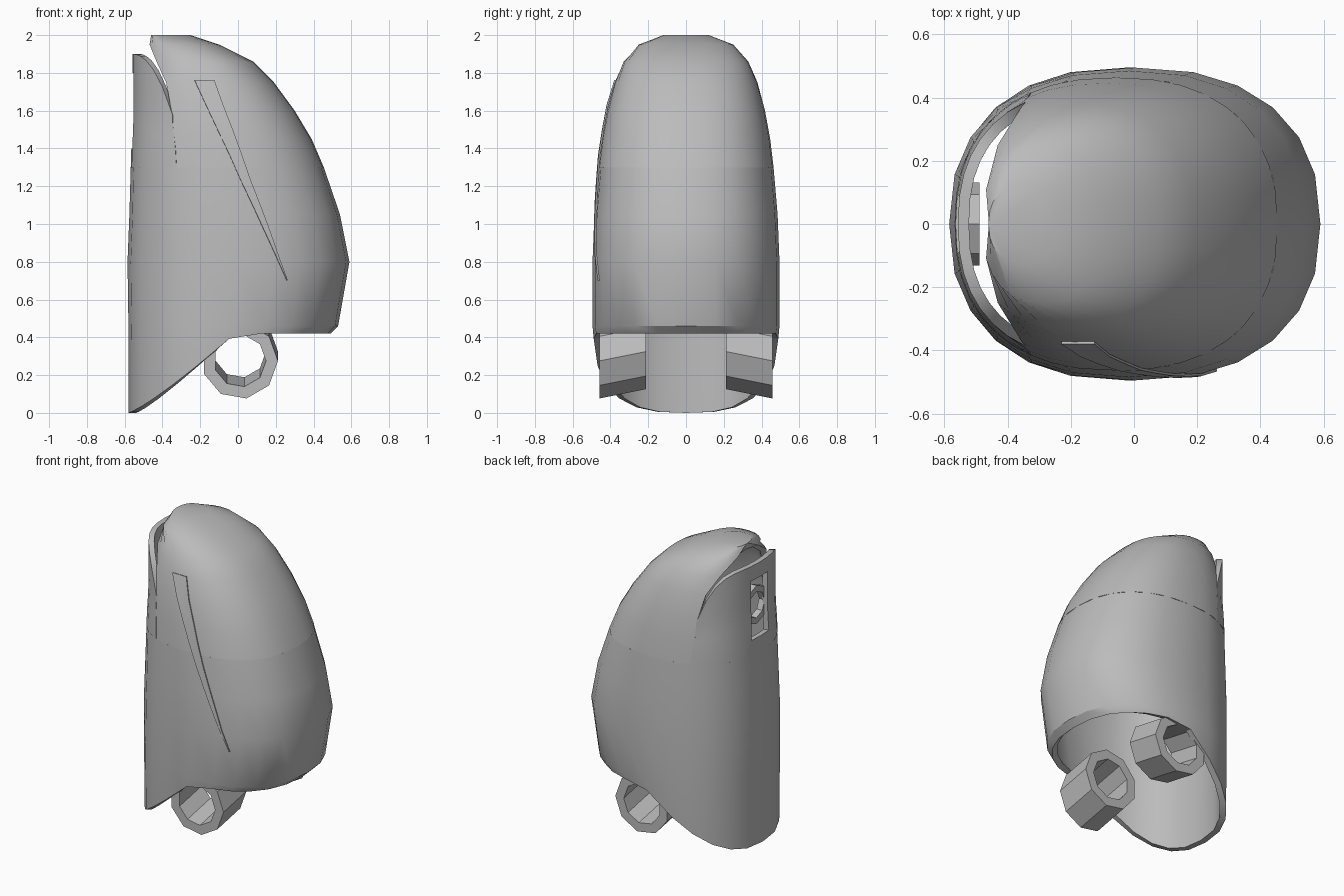
import bpy, bmesh, math
from math import sin, cos, radians
from mathutils import Vector

cube = bpy.data.objects.get("Cube")
if cube:
    bpy.data.objects.remove(cube)

grey = bpy.data.materials.new("plain_grey")
grey.use_nodes = True
grey.diffuse_color = (0.5, 0.5, 0.5, 1)
grey.node_tree.nodes["Principled BSDF"].inputs["Base Color"].default_value = (0.5, 0.5, 0.5, 1)

# Hood cross-sections: height, min x, max x, half depth
LEVELS = [(0, -.58, .46, .47), (.42, -.58, .49, .49), (.46, -.58, .53, .495),
          (.8, -.585, .59, .495), (1.05, -.575, .54, .485), (1.4, -.565, .42, .455),
          (1.7, -.55, .24, .4), (1.86, -.51, .08, .33), (1.95, -.48, -.1, .25),
          (2, -.46, -.25, .12)]
SEGS = 24
# Angle from -x at which the upper hood begins, by height
EDGE = {1.3: 60, 1.45: 61, 1.6: 62, 1.75: 59, 1.86: 46, 1.95: 22, 2: 2}


def hood_point(angle, z):
    """Point on the hood surface; angle 0 faces -x."""
    for low, high in zip(LEVELS, LEVELS[1:]):
        if z <= high[0]:
            break
    t = (z - low[0]) / (high[0] - low[0])
    x0, x1, half = [a + (b - a) * t for a, b in zip(low[1:], high[1:])]
    c, s = cos(angle), sin(angle)
    x = (x0 + x1) / 2 - (x1 - x0) / 2 * math.copysign(abs(c) ** .85, c)
    return Vector((x, half * math.copysign(abs(s) ** .85, s), z))


def finish(name, bm, thickness=0, angle=32):
    bmesh.ops.recalc_face_normals(bm, faces=bm.faces)
    mesh = bpy.data.meshes.new(name)
    bm.to_mesh(mesh)
    bm.free()
    obj = bpy.data.objects.new(name, mesh)
    bpy.context.collection.objects.link(obj)
    mesh.materials.append(grey)
    bpy.ops.object.select_all(action='DESELECT')
    bpy.context.view_layer.objects.active = obj
    obj.select_set(True)
    if thickness:
        mod = obj.modifiers.new("thickness", 'SOLIDIFY')
        mod.thickness = thickness
        mod.offset = -1
        bpy.ops.object.modifier_apply(modifier=mod.name)
    bpy.ops.object.shade_smooth_by_angle(angle=radians(angle))
    return obj


def grid_faces(bm, rows, wrap):
    for a, b in zip(rows, rows[1:]):
        n = len(a)
        for j in range(n if wrap else n - 1):
            k = (j + 1) % n
            bm.faces.new((a[j], a[k], b[k], b[j]))


# Hollow lower hood with a hem that sweeps down to the -x side
bm = bmesh.new()
rows = []
for z in (0, .46, .8, 1.05, 1.3):
    row = []
    for j in range(SEGS):
        a = 2 * math.pi * j / SEGS
        p = hood_point(a, z)
        if z == 0:
            hem = .42 * min(1, max(0, (p.x + .58) / .55)) ** 1.2
            p = hood_point(a, hem)
            p.z = hem
        row.append(bm.verts.new(p))
    rows.append(row)
grid_faces(bm, rows, True)
finish("lower_hood", bm, .04)

# Upper hood, open towards -x and closing over the crown
bm = bmesh.new()
rows = []
for z, start in EDGE.items():
    a0 = radians(start)
    span = 2 * (math.pi - a0)
    rows.append([bm.verts.new(hood_point(a0 + span * j / SEGS, z)) for j in range(SEGS + 1)])
grid_faces(bm, rows, False)
bm.faces.new(rows[-1])
finish("upper_hood", bm, .04)

# Collar rising in front of the opening, with a central eyelet
bm = bmesh.new()
rows = []
steps = 14
for i in range(7):
    row = []
    for j in range(steps + 1):
        u = 2 * j / steps - 1
        top = 1.9 - .32 * abs(u) ** 4
        z = 1.3 + (top - 1.3) * i / 6
        p = hood_point(u * radians(62), min(z, 1.55))
        p.z = z
        row.append(bm.verts.new(p))
    rows.append(row)
grid_faces(bm, rows, False)
hole = [f for f in bm.faces if abs(f.calc_center_median().y) < .1
        and 1.42 < f.calc_center_median().z < 1.78]
bmesh.ops.delete(bm, geom=hole, context='FACES')
finish("collar", bm, .035)


def loop(name, centre, axis, radius, radial, width, sides, section, shear=0):
    """Chunky low-poly ring around the x or y axis, rising along it by shear."""
    bm = bmesh.new()
    rows = []
    for i in range(sides):
        a = 2 * math.pi * i / sides
        row = []
        for j in range(section):
            b = 2 * math.pi * (j + .5) / section
            r = radius + radial * cos(b)
            across, along = r * cos(a), width * sin(b)
            up = r * sin(a) + shear * along
            offset = (across, along, up) if axis == 'Y' else (along, across, up)
            row.append(bm.verts.new(Vector(centre) + Vector(offset)))
        rows.append(row)
    grid_faces(bm, rows + rows[:1], True)
    return finish(name, bm, angle=25)


# Hanging loops below the hem, and the small eyelet ring
for side, label in ((-1, "front"), (1, "back")):
    loop(label + "_loop", (.01, side * .335, .3), 'Y', .17, .045, .175, 9, 4, -side * .2)
loop("eyelet_ring", (-.51, 0, 1.6), 'X', .11, .03, .03, 8, 4)


# Narrow pleat tapering down the front of the hood
def front_point(x, z):
    points = (hood_point(-radians(d / 2), z) for d in range(40, 320))
    return min(points, key=lambda p: abs(p.x - x)) + Vector((0, -.008, .002))


bm = bmesh.new()
rows = []
for i in range(9):
    t = i / 8
    z, left = 1.76 - 1.06 * t, -.23 + .49 * t
    rows.append([bm.verts.new(front_point(left + .1 * (1 - t) * k + .005 * k, z))
                 for k in range(2)])
grid_faces(bm, rows, False)
finish("front_pleat", bm, .008)
